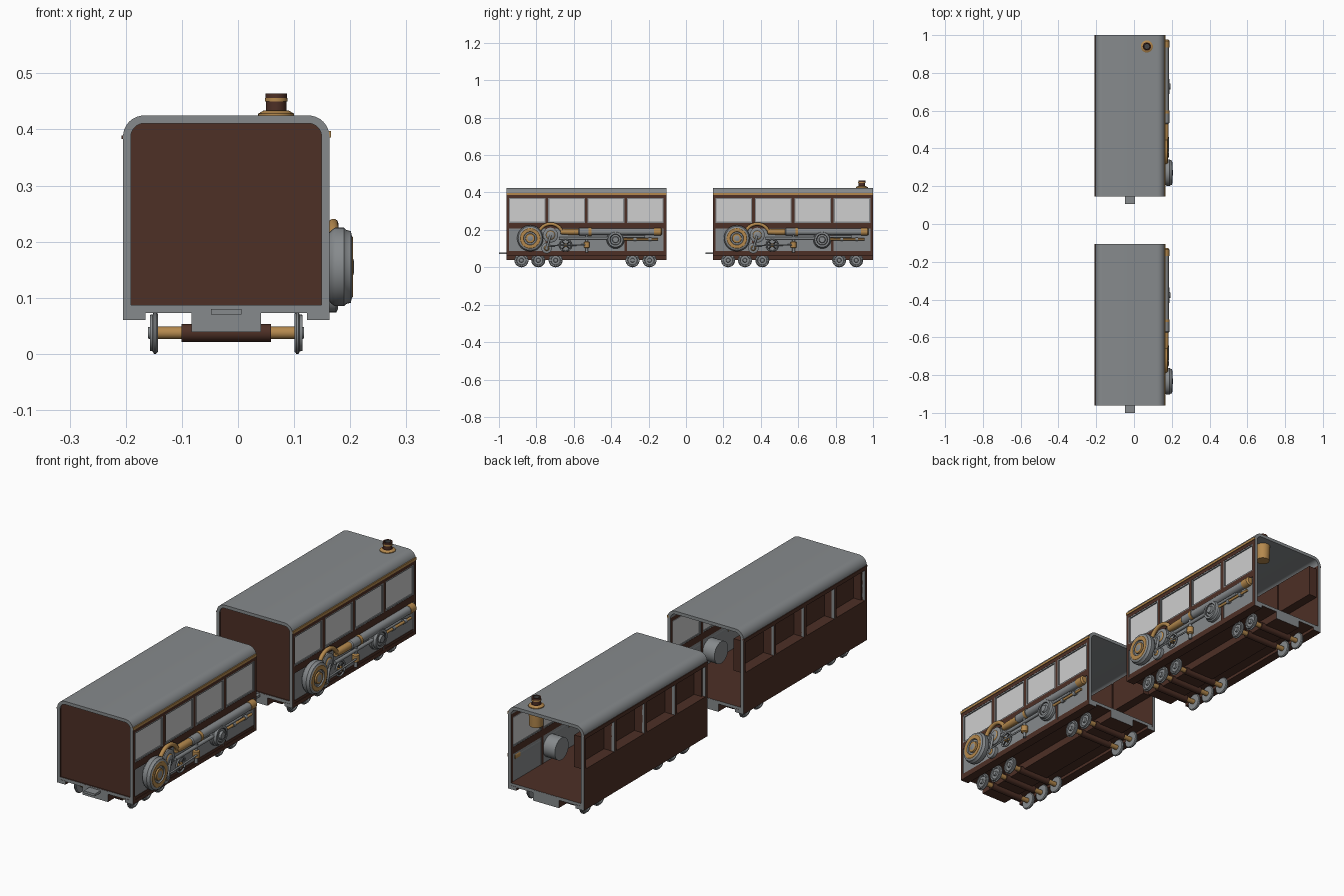
import bpy, bmesh, math
from mathutils import Vector

if "Cube" in bpy.data.objects:
    bpy.data.objects.remove(bpy.data.objects["Cube"])

def material(name, rgb):
    m = bpy.data.materials.new(name)
    m.diffuse_color = (*rgb, 1)
    m.use_nodes = True
    m.node_tree.nodes["Principled BSDF"].inputs["Base Color"].default_value = m.diffuse_color
    return m

GREY = material("steel grey", (0.24, 0.255, 0.265))
BROWN = material("dark brown", (0.075, 0.029, 0.019))
GOLD = material("brass", (0.46, 0.25, 0.075))
PANE = material("window grey", (0.62, 0.62, 0.62))
DARK = material("dark iron", (0.06, 0.06, 0.062))

XL, XR, CX, LEN = -0.205, 0.163, -0.021, 0.855

def finish(name, bm, mats, y0, smooth=True):
    bmesh.ops.recalc_face_normals(bm, faces=bm.faces)
    me = bpy.data.meshes.new(name)
    bm.to_mesh(me)
    bm.free()
    for m in mats:
        me.materials.append(m)
    if smooth:
        me.shade_smooth()
        me.set_sharp_from_angle(angle=math.radians(35))
    ob = bpy.data.objects.new(name, me)
    ob.location.y = y0
    bpy.context.collection.objects.link(ob)
    return ob

def box(name, lo, hi, mat, y0, cap=None):
    """Box from corner to corner; cap colours the end faces along y."""
    bm = bmesh.new()
    bmesh.ops.create_cube(bm, size=1)
    for v in bm.verts:
        v.co = Vector([lo[i] + (v.co[i] + 0.5) * (hi[i] - lo[i]) for i in range(3)])
    bm.normal_update()
    for f in bm.faces:
        f.material_index = 1 if cap and abs(f.normal.y) > 0.9 else 0
    return finish(name, bm, [mat, cap or mat], y0, False)

def lathe(name, prof, c, axis, y0, n=28):
    """Turned part: prof is (along, radius, material of the band that follows)."""
    bm = bmesh.new()
    mats = list(dict.fromkeys(p[2] for p in prof))
    rings = []
    for a, r, _ in prof:
        ring = []
        for k in range(n):
            t = 2 * math.pi * k / n
            u, w = r * math.cos(t), r * math.sin(t)
            p = {"X": (a, u, w), "Y": (u, a, w), "Z": (u, w, a)}[axis]
            ring.append(bm.verts.new(Vector(c) + Vector(p)))
        rings.append(ring)
    for i in range(len(rings) - 1):
        for k in range(n):
            j = (k + 1) % n
            f = bm.faces.new((rings[i][k], rings[i][j], rings[i + 1][j], rings[i + 1][k]))
            f.material_index = mats.index(prof[i][2])
    bm.faces.new(rings[0]).material_index = mats.index(prof[0][2])
    bm.faces.new(rings[-1]).material_index = mats.index(prof[-1][2])
    return finish(name, bm, mats, y0)

def tube(name, pts, r, mat, y0, cyclic=False):
    cu = bpy.data.curves.new(name, "CURVE")
    cu.dimensions = "3D"
    cu.bevel_depth, cu.bevel_resolution, cu.use_fill_caps = r, 3, True
    sp = cu.splines.new("POLY")
    sp.points.add(len(pts) - 1)
    for p, q in zip(sp.points, pts):
        p.co = (*q, 1)
    sp.use_cyclic_u = cyclic
    cu.materials.append(mat)
    ob = bpy.data.objects.new(name, cu)
    ob.location.y = y0
    bpy.context.collection.objects.link(ob)
    bpy.ops.object.select_all(action="DESELECT")
    ob.select_set(True)
    bpy.context.view_layer.objects.active = ob
    bpy.ops.object.convert(target="MESH")

def arc(x, y, z, r, a0, a1, n=20):
    return [(x, y + r * math.cos(math.radians(a0 + (a1 - a0) * i / n)),
             z + r * math.sin(math.radians(a0 + (a1 - a0) * i / n))) for i in range(n + 1)]

def roof(y0):
    def half(inset):
        r, top, pts = 0.038 - inset, 0.425 - inset, []
        for cx, a0 in ((XR - 0.038, 0), (XL + 0.038, 90)):
            for i in range(9):
                t = math.radians(a0 + 90 * i / 8)
                pts.append((cx + r * math.cos(t), top - r + r * math.sin(t)))
        return pts
    bm = bmesh.new()
    outer, inner = half(0), half(0.014)
    rows = [[bm.verts.new((x, y, z)) for x, z in pts] for y in (0, LEN) for pts in (outer, inner)]
    for a, b in ((0, 2), (1, 3), (0, 1), (2, 3)):
        for i in range(len(outer) - 1):
            bm.faces.new((rows[a][i], rows[a][i + 1], rows[b][i + 1], rows[b][i]))
    for i in (0, -1):
        bm.faces.new((rows[0][i], rows[1][i], rows[3][i], rows[2][i]))
    finish("roof", bm, [GREY], y0)

def car(y0):
    roof(y0)
    # floor, skirts, centre sill, coupler, front wall
    box("floor", (XL + .002, .001, .073), (XR - .002, LEN - .001, .087), BROWN, y0, GREY)
    for x in (XL, XR - 0.04):
        box("skirt", (x, 0, .06), (x + .04, LEN, .076), BROWN, y0, GREY)
    box("centre_sill", (-.083, 0, .039), (.041, LEN, .086), BROWN, y0, GREY)
    box("coupler", (-.048, -.04, .07), (.006, .01, .08), GREY, y0)
    box("front_wall", (XL + .014, .006, .08), (XR - .014, .02, .413), BROWN, y0)
    # side walls: lower and upper bands, posts
    zl, zh = 0.238, 0.37
    wins = [(0.013 + 0.2105 * i, 0.013 + 0.2105 * i + 0.196) for i in range(4)]
    edges = [0] + [e for w in wins for e in w] + [LEN]
    box("left_lower_wall", (XL, 0, .075), (XL + .014, LEN, zl), BROWN, y0, GREY)
    box("left_upper_wall", (XL, 0, zh), (XL + .014, LEN, .388), BROWN, y0, GREY)
    box("left_trim", (XL - .003, 0, .383), (XL + .005, LEN, .389), BROWN, y0)
    box("right_band", (XR - .014, 0, .208), (XR, LEN, zl), BROWN, y0, GREY)
    box("right_upper_wall", (XR - .014, 0, zh), (XR, LEN, .388), BROWN, y0, GREY)
    box("right_trim", (XR - .005, 0, .386), (XR + .003, LEN, .397), GOLD, y0)
    box("right_panel", (XR - .013, .002, .075), (XR - .004, LEN - .002, .21), GREY, y0)
    for i in range(5):
        a, b = edges[2 * i], edges[2 * i + 1]
        box("left_post", (XL, a, zl), (XL + .014, b, zh), BROWN, y0, GREY)
        box("right_post", (XR - .014, a, zl), (XR, b, zh), BROWN, y0, GREY)
        if i in (0, 1, 3, 4):
            box("panel_post", (XR - .014, a, .075), (XR, b, .21), BROWN, y0, GREY)
    for a, b in wins:
        # closed pocket windows on the left
        d = XL + 0.05
        box("pocket_back", (d, a - .004, zl - .004), (d + .005, b + .004, zh + .004), BROWN, y0)
        for z in (zl - .004, zh):
            box("pocket_ledge", (XL + .01, a - .004, z), (d, b + .004, z + .004), BROWN, y0)
        for y in (a - .004, b):
            box("pocket_side", (XL + .01, y, zl), (d, y + .004, zh), BROWN, y0)
        # glazed windows on the right
        box("window_pane", (XR - .01, a, zl), (XR - .006, b, zh), PANE, y0)
        for z in (zl, zh - .006):
            box("window_rail", (XR - .013, a, z), (XR - .001, b, z + .006), GREY, y0)
        for y in (a, b - .006):
            box("window_stile", (XR - .013, y, zl), (XR - .001, y + .006, zh), GREY, y0)
    # wheel sets
    for y in (0.08, 0.17, 0.263, 0.674, 0.765):
        c = (CX, y, 0.0375)
        lathe("axle", [(-.128, .011, GOLD), (.128, .011, GOLD)], c, "X", y0, 16)
        lathe("axle_sleeve", [(-.08, .016, BROWN), (.08, .016, BROWN)], c, "X", y0, 16)
        for s in (-1, 1):
            lathe("wheel", [(s * .122, .034, GREY), (s * .125, .0375, GREY), (s * .129, .0375, GREY),
                            (s * .131, .033, GREY), (s * .136, .032, GREY), (s * .136, .026, GREY),
                            (s * .132, .024, GREY), (s * .132, .012, GREY), (s * .139, .010, GREY)],
                  c, "X", y0)
    # big flywheel drum
    lathe("flywheel", [(-.01, .05, GREY), (.004, .066, GREY), (.01, .07, GREY), (.026, .07, GREY),
                       (.03, .066, GREY), (.038, .064, GREY), (.04, .055, GOLD), (.042, .053, GOLD),
                       (.042, .036, GREY), (.036, .034, GREY), (.036, .026, GOLD), (.042, .024, GOLD),
                       (.042, .015, GREY), (.044, .01, GREY)], (XR, .127, .155), "X", y0, 36)
    # linked discs and brass arch
    lathe("upper_disc", [(-.02, .04, GREY), (.008, .04, GREY), (.012, .034, GREY), (.012, .024, GOLD),
                         (.016, .02, GREY), (.018, .01, GREY)], (XR, .236, .172), "X", y0)
    lathe("lower_disc", [(-.02, .028, GREY), (.012, .028, GREY), (.015, .022, GREY), (.015, .014, GOLD),
                         (.02, .009, GREY)], (XR, .215, .102), "X", y0)
    tube("brass_arch", arc(.17, .236, .166, .066, 15, 150), .009, GOLD, y0)
    tube("link_rod", [(.18, .215, .102), (.18, .236, .172)], .006, GREY, y0)
    tube("crank_rod", [(.18, .215, .115), (.18, .316, .118), (.176, .43, .12)], .004, GREY, y0)
    # spoked valve ring
    tube("valve_ring", arc(.174, .316, .118, .031, 0, 351, 39), .004, GREY, y0, True)
    for t in (45, 135):
        dy, dz = .031 * math.cos(math.radians(t)), .031 * math.sin(math.radians(t))
        tube("valve_spoke", [(.174, .316 - dy, .118 - dz), (.174, .316 + dy, .118 + dz)], .003, DARK, y0)
    lathe("valve_hub", [(-.01, .01, GOLD), (.018, .01, GOLD)], (XR, .316, .118), "X", y0, 16)
    # brass valve
    lathe("brass_valve", [(-.04, .007, GREY), (-.018, .007, GOLD), (-.014, .015, GOLD), (.014, .015, GOLD),
                          (.018, .007, GREY), (.06, .007, GREY)], (.168, .43, .12), "Z", y0, 16)
    # long steam pipe with brass collars
    lathe("steam_pipe", [(.29, .013, GOLD), (.33, .016, GOLD), (.385, .016, GREY), (.39, .02, GREY),
                         (.44, .02, GOLD), (.44, .022, GOLD), (.455, .022, GREY), (.455, .018, GREY),
                         (.79, .018, GOLD), (.79, .02, GOLD), (.825, .02, GOLD), (.832, .014, GOLD)],
          (.167, 0, .19), "Y", y0, 20)
    # round gauge with housing behind the panel
    lathe("gauge", [(-.07, .048, GREY), (.008, .048, GREY), (.012, .043, GREY), (.024, .04, GREY),
                    (.024, .03, DARK), (.02, .027, GREY), (.02, .018, GREY), (.029, .015, GREY)],
          (XR, .583, .148), "X", y0)
    # thin rods
    tube("feed_pipe", [(.17, .28, .155), (.17, .55, .155)], .008, GREY, y0)
    tube("brass_rod", [(.17, .62, .15), (.17, .81, .15)], .006, GOLD, y0)
    tube("steel_rod", [(.17, .62, .165), (.17, .74, .165)], .006, GREY, y0)
    for y in (.68, .76):
        lathe("rod_collar", [(y, .01, GREY), (y + .015, .01, GREY)], (.168, 0, .15), "Y", y0, 16)

for y0 in (-0.96, 0.145):
    car(y0)

# chimney on the rear car
lathe("chimney", [(.34, .028, GOLD), (.425, .032, GOLD), (.428, .032, GOLD), (.434, .022, BROWN),
                  (.434, .018, BROWN), (.450, .018, GOLD), (.450, .02, GOLD), (.456, .02, BROWN),
                  (.456, .019, BROWN), (.464, .019, BROWN), (.464, .013, DARK), (.44, .013, DARK)],
      (.068, .94 - .145, 0), "Z", 0.145)
